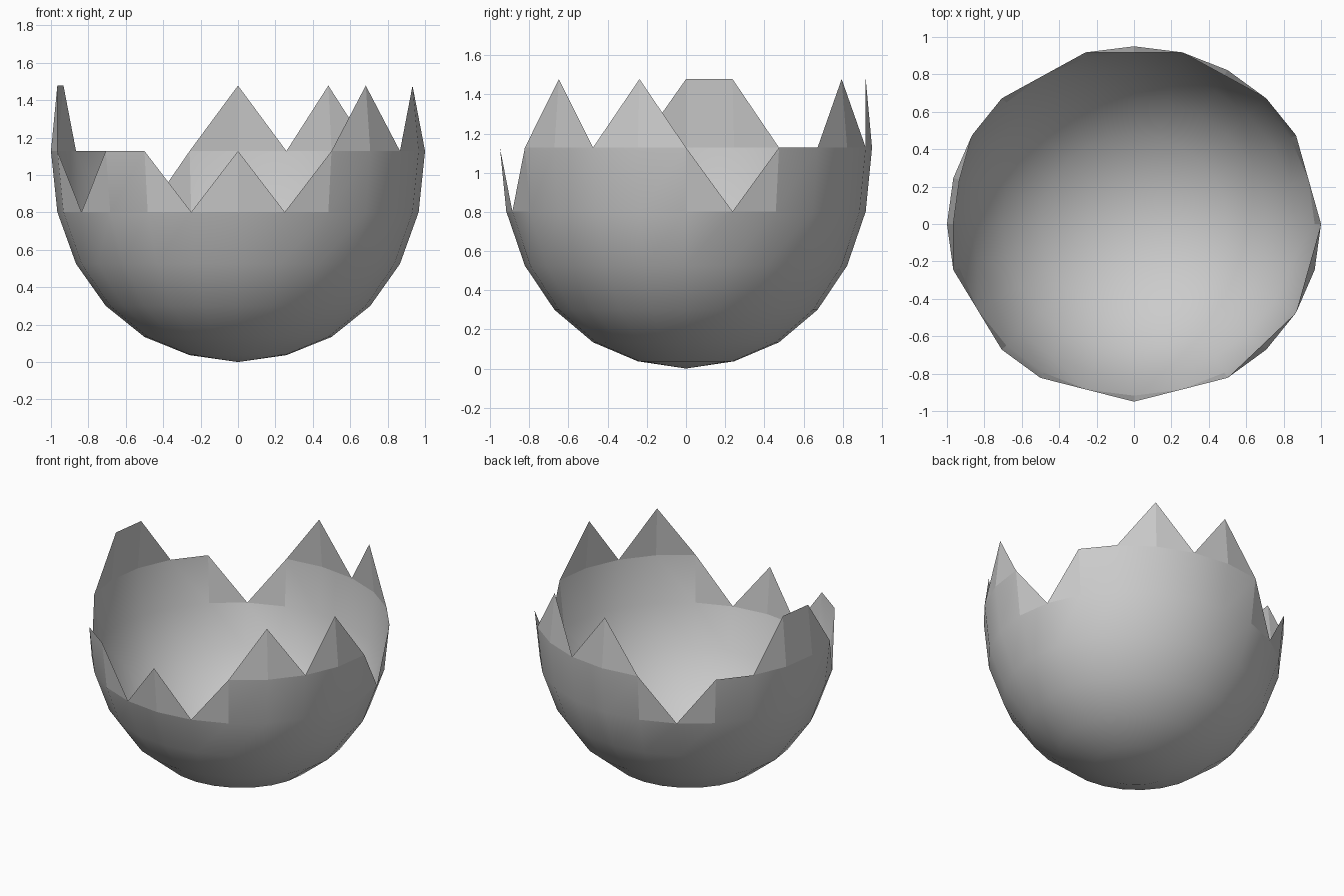
import bpy, bmesh
from math import cos, sin, radians

if "Cube" in bpy.data.objects:
    bpy.data.objects.remove(bpy.data.objects["Cube"])

# Ring profile (radius, height) from the bottom of the egg upwards
PROFILE = [(.259, .037), (.5, .134), (.707, .30), (.866, .525),
           (.966, .802), (1.0, 1.128), (.966, 1.478)]
DEPTH = 0.95
SEGMENTS = 24
# Height of the broken rim every 15 degrees from +x: low, middle or high ring
RIM = "MLMMHMHMLMMHHMLMMLMLMHMH"
LEVEL = [{"L": 4, "M": 5, "H": 6}[c] for c in RIM]

bm = bmesh.new()
pole = bm.verts.new((0, 0, 0))

# Each column of vertices stops at its rim height
columns = []
for i, level in enumerate(LEVEL):
    a = radians(i * 360 / SEGMENTS)
    columns.append([bm.verts.new((r * cos(a), DEPTH * r * sin(a), z))
                    for r, z in PROFILE[:level + 1]])

# Shell panels, then triangular shards where neighbouring columns differ
for i in range(SEGMENTS):
    a, b = columns[i], columns[(i + 1) % SEGMENTS]
    bm.faces.new((pole, b[0], a[0])).smooth = True
    shared = min(len(a), len(b))
    for j in range(shared - 1):
        f = bm.faces.new((a[j], b[j], b[j + 1], a[j + 1]))
        f.smooth = j < 5
    if len(a) > shared:
        bm.faces.new((a[shared - 1], b[shared - 1], a[shared]))
    elif len(b) > shared:
        bm.faces.new((a[shared - 1], b[shared - 1], b[shared]))

mesh = bpy.data.meshes.new("broken_eggshell")
bm.to_mesh(mesh)
bm.free()
shell = bpy.data.objects.new("broken_eggshell", mesh)
bpy.context.collection.objects.link(shell)
